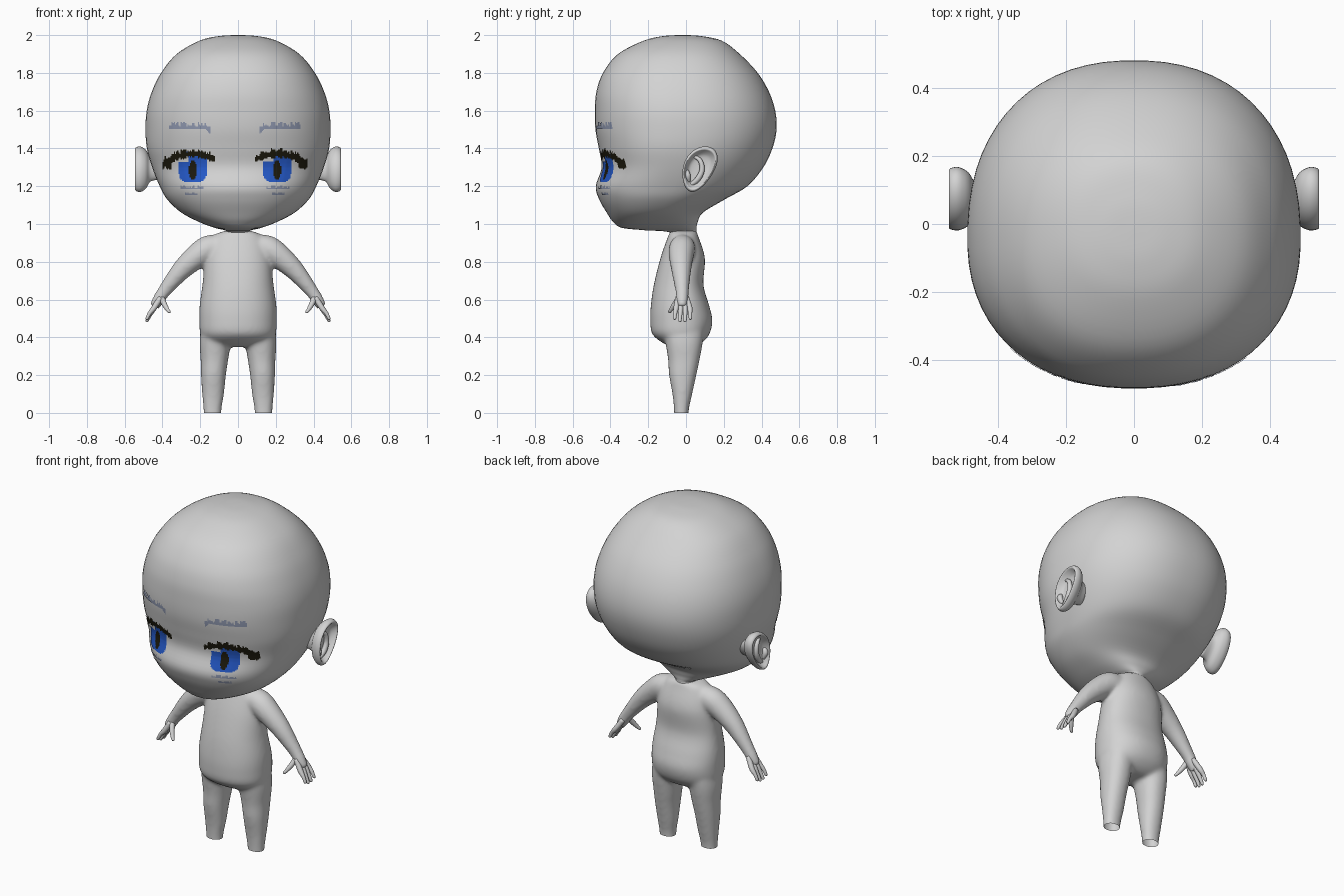
import bpy, bmesh, math, random
from mathutils import Vector
from mathutils.bvhtree import BVHTree

random.seed(4)
cube = bpy.data.objects.get("Cube")
if cube:
    bpy.data.objects.remove(cube, do_unlink=True)


def material(name, rgb):
    m = bpy.data.materials.new(name)
    m.use_nodes = True
    m.diffuse_color = (*rgb, 1)
    m.node_tree.nodes["Principled BSDF"].inputs["Base Color"].default_value = (*rgb, 1)
    return m


GREY = material("light grey", (0.65, 0.65, 0.65))
BLUE = material("iris blue", (0.018, 0.10, 0.58))
BLACK = material("lash black", (0.012, 0.010, 0.004))
SLATE = material("brow slate", (0.28, 0.32, 0.44))


def finish(bm, name, mats=(GREY,)):
    mesh = bpy.data.meshes.new(name)
    bm.to_mesh(mesh)
    bm.free()
    obj = bpy.data.objects.new(name, mesh)
    bpy.context.collection.objects.link(obj)
    for m in mats:
        mesh.materials.append(m)
    mesh.shade_smooth()
    return obj


def dense(rows, steps):
    """Catmull-Rom interpolation through rows of numbers."""
    rows = [Vector(r) for r in rows]
    out = []
    for i in range(len(rows) - 1):
        a, b = rows[max(i - 1, 0)], rows[i]
        c, d = rows[i + 1], rows[min(i + 2, len(rows) - 1)]
        for k in range(steps):
            t = k / steps
            out.append(b + (c - a) * (t / 2) + (a * 2 - b * 5 + c * 4 - d) * (t * t / 2)
                       + (b * 3 - a - c * 3 + d) * (t ** 3 / 2))
    return out + [rows[-1]]


def skin(bm, rings, caps=True):
    """Bridge rings of points into a tube with closed ends."""
    loops = [[bm.verts.new(p) for p in ring] for ring in rings]
    n = len(loops[0])
    new = []
    for a, b in zip(loops, loops[1:]):
        for i in range(n):
            j = (i + 1) % n
            new.append(bm.faces.new((a[i], a[j], b[j], b[i])))
    if caps:
        new += [bm.faces.new(loops[0]), bm.faces.new(loops[-1])]
    bmesh.ops.recalc_face_normals(bm, faces=new)


def loft(bm, rows, seg=64, power=2.2, steps=5):
    """Rows: height, half width, front y, back y, widest y, centre x."""
    rings = []
    for z, w, f, b, yc, xc in dense(rows, steps):
        ring = []
        for i in range(seg):
            t = math.tau * (i + 0.5) / seg
            c, s = math.cos(t), math.sin(t)
            x = math.copysign(abs(c) ** (2 / power), c) * w
            y = math.copysign(abs(s) ** (2 / power), s)
            ring.append((xc + x, yc + y * (b - yc if y > 0 else yc - f), z))
        rings.append(ring)
    skin(bm, rings)


def tube(bm, path, side=1, seg=14, steps=4):
    """Round tapered limb; path points are x, y, z, radius."""
    pts = dense(path, steps)
    rings = []
    for i, p in enumerate(pts):
        d = (pts[min(i + 1, len(pts) - 1)] - pts[max(i - 1, 0)]).to_3d().normalized()
        u = d.cross(Vector((0, 1, 0.1))).normalized()
        v = d.cross(u)
        ring = [p.to_3d() + (u * math.cos(a) + v * math.sin(a)) * p[3]
                for a in (math.tau * k / seg for k in range(seg))]
        rings.append([(q.x * side, q.y, q.z) for q in ring])
    skin(bm, rings)


# Head, running down into the neck
head_rows = [
    (2.0, .01, -.03, .0, -.015), (1.995, .10, -.12, .08, -.02), (1.97, .205, -.225, .19, -.02),
    (1.9, .325, -.36, .285, -.03), (1.8, .408, -.44, .38, -.04), (1.7, .457, -.475, .44, -.04),
    (1.6, .484, -.483, .473, -.04), (1.5, .49, -.48, .48, -.04), (1.4, .483, -.462, .458, -.05),
    (1.3, .455, -.447, .41, -.06), (1.2, .415, -.478, .325, -.09), (1.13, .375, -.46, .205, -.12),
    (1.06, .30, -.42, .09, -.15), (1.01, .205, -.385, .062, -.16), (.98, .125, -.34, .056, -.14),
    (.967, .072, -.22, .055, -.06), (.955, .062, -.085, .055, -.015), (.9, .065, -.085, .06, -.015)]
bm = bmesh.new()
loft(bm, [(*r, 0) for r in head_rows], power=2.25)
face_tree = BVHTree.FromBMesh(bm)
finish(bm, "head")

# Torso, arms and legs fused into one soft body
bm = bmesh.new()
torso_rows = [
    (.965, .06, -.08, .055), (.935, .13, -.095, .065), (.82, .172, -.135, .1), (.68, .188, -.17, .092),
    (.57, .203, -.186, .122), (.49, .205, -.189, .14), (.42, .2, -.18, .125), (.375, .17, -.13, .09),
    (.35, .10, -.08, .05)]
loft(bm, [(*r, -.02, 0) for r in torso_rows])
leg_rows = [
    (.5, .085, -.13, .1, -.02, .105), (.38, .083, -.11, .09, -.015, .12), (.28, .073, -.095, .072, -.01, .125),
    (.2, .066, -.09, .055, -.015, .13), (.1, .058, -.072, .033, -.02, .132), (.02, .048, -.064, .016, -.024, .135),
    (-.05, .045, -.062, .012, -.025, .135)]
arm = [(.08, -.02, .88, .06), (.15, -.02, .872, .07), (.21, -.025, .835, .067), (.3, -.025, .755, .053),
       (.39, -.02, .645, .036), (.42, -.02, .6, .033), (.445, -.02, .56, .026)]
for s in (1, -1):
    loft(bm, [(*r[:5], r[5] * s) for r in leg_rows], seg=32)
    tube(bm, arm, s, seg=24)
body = finish(bm, "body")
bpy.context.view_layer.objects.active = body
fuse = body.modifiers.new("fuse", "REMESH")
fuse.mode, fuse.voxel_size = "VOXEL", 0.01
soften = body.modifiers.new("soften", "SMOOTH")
soften.factor, soften.iterations = 0.5, 12
for name in ("fuse", "soften"):
    bpy.ops.object.modifier_apply(modifier=name)

# Open leg ends, cut flat at the ground
bm = bmesh.new()
bm.from_mesh(body.data)
bmesh.ops.bisect_plane(bm, geom=bm.verts[:] + bm.edges[:] + bm.faces[:],
                       plane_co=(0, 0, 0), plane_no=(0, 0, 1), clear_inner=True)
bm.to_mesh(body.data)
bm.free()
body.data.shade_smooth()

for s, side in ((1, "left"), (-1, "right")):
    # Hand: palm, four fingers and thumb
    bm = bmesh.new()
    for k in range(4):
        y = -.052 + .024 * k
        drop = .012 if k in (0, 3) else 0
        tube(bm, [(.41, -.02 + (y + .016) * .6, .61, .015), (.445, y, .555, .0145),
                  (.468, y * 1.1, .515 + drop, .0105), (.482, y * 1.15, .487 + drop, .008),
                  (.484, y * 1.15, .481 + drop, .003)], s)
    tube(bm, [(.405, -.035, .61, .016), (.39, -.06, .575, .014), (.372, -.08, .545, .010),
              (.362, -.088, .533, .007), (.36, -.09, .53, .002)], s)
    finish(bm, side + "_hand")

    # Ear: mounded back, rolled rim, hollow centre
    bm = bmesh.new()
    rings = []
    for size, x in dense([(.45, .42), (.55, .465), (.85, .487), (1, .515), (.97, .538), (.88, .544),
                          (.78, .53), (.6, .512), (.3, .507), (.03, .507)], 3):
        ring = []
        for i in range(40):
            t = math.tau * i / 40
            h = math.sin(t)
            y = .068 + size * (.085 * (1 + .22 * h) * math.cos(t) + .035 * h)
            ring.append((s * x, y, 1.29 + size * .12 * h))
        rings.append(ring)
    skin(bm, rings)
    tube(bm, [(.51, .02, 1.205, .01), (.518, .06, 1.235, .015), (.52, .085, 1.285, .014),
              (.518, .075, 1.335, .012), (.51, .04, 1.36, .008)], s)
    tube(bm, [(.505, .0, 1.29, .008), (.525, .008, 1.26, .016), (.515, .015, 1.225, .01)], s)
    finish(bm, side + "_ear")


def paint(u, x, z, jag):
    """Colour index of the painted eye at distance u from the face centre."""
    arch = 1.373 - 2.2 * (u - .225) ** 2
    if .105 < u < .385 and arch - .012 - .012 * jag < z < arch + .008 + .022 * jag:
        return 1
    if .335 < u < .385 and 1.285 + .02 * jag < z < 1.33:
        return 1
    if ((u - .222) / .021) ** 2 + ((z - 1.285) / .052) ** 2 < 1:
        return 1
    glint = x < -.02 and 1.33 < z < 1.365
    iris = abs((u - .222) / .074) ** 4 + abs((z - 1.302) / .08) ** 4 < 1
    if iris and not glint:
        return 0
    if .15 < u < .345 and 1.505 < z < 1.515 + .028 * jag:
        return 2
    if .13 < u < .165 and 1.475 + (u - .13) < z < 1.515:
        return 2
    if .165 < u < .285 and 1.188 < z < 1.192 + .012 * jag:
        return 2
    if .195 < u < .26 and 1.157 < z < 1.16 + .012 * jag:
        return 2
    return None


# Painted eyes and brows: thin square tiles laid on the face
STEP, SHIFT = .006, -.016
for s, side in ((1, "left"), (-1, "right")):
    bm = bmesh.new()
    corners = {}

    def corner(i, j):
        if (i, j) not in corners:
            x = s * (.1 + i * STEP) + SHIFT
            hit, normal, _, _ = face_tree.ray_cast(Vector((x, -1, 1.15 + j * STEP)), Vector((0, 1, 0)))
            corners[i, j] = bm.verts.new(hit + normal * .003)
        return corners[i, j]

    for i in range(49):
        jag = random.random()
        for j in range(68):
            u = .1 + (i + .5) * STEP
            colour = paint(u, s * (u - .222), 1.15 + (j + .5) * STEP, jag)
            if colour is not None:
                quad = [corner(i, j), corner(i + 1, j), corner(i + 1, j + 1), corner(i, j + 1)]
                bm.faces.new(quad[::s]).material_index = colour
    finish(bm, side + "_eye_paint", (BLUE, BLACK, SLATE))
